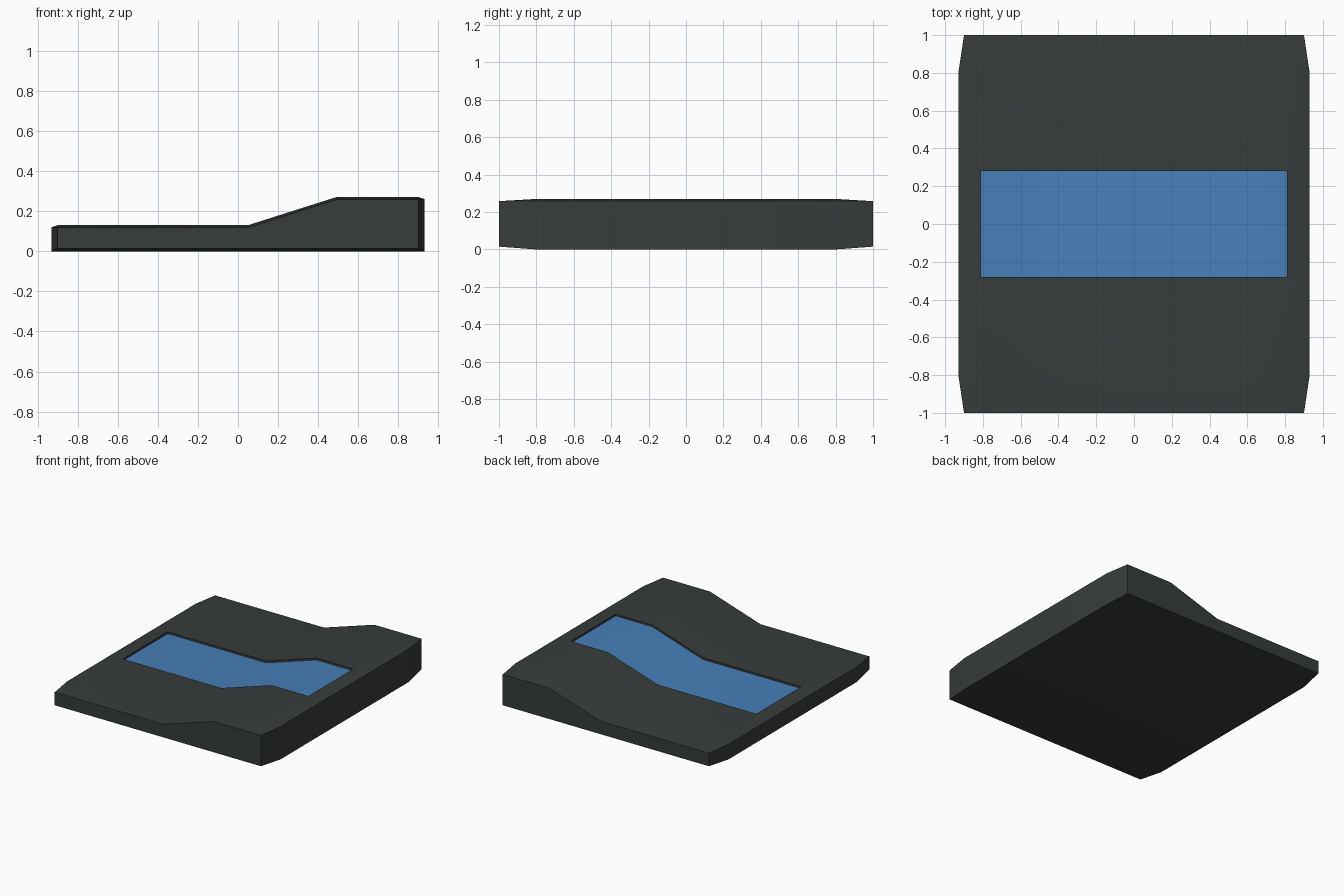
import bpy, bmesh

if "Cube" in bpy.data.objects:
    bpy.data.objects.remove(bpy.data.objects["Cube"])


def material(name, rgb):
    m = bpy.data.materials.new(name)
    m.diffuse_color = (*rgb, 1)
    m.use_nodes = True
    m.node_tree.nodes["Principled BSDF"].inputs["Base Color"].default_value = m.diffuse_color
    return m


# Side profile (x, top height) and stations along the depth
PROFILE = [(-.93, .12), (-.90, .13), (-.81, .13), (.05, .13),
           (.49, .27), (.81, .27), (.90, .27), (.93, .26)]
STATIONS = [-1, -.8, -.28, .28, .8, 1]
RECESS = .015

bm = bmesh.new()
rows = []
for y in STATIONS:
    end = abs(y) == 1
    top, bottom = [], []
    for x, z in PROFILE:
        if end:                         # ends taper inward on all sides
            x = max(-.90, min(.90, x))
            z = .118 if x < 0 else min(z, .27) - .012
            z = {-.90: .118, .90: .258}.get(x, z)
        top.append(bm.verts.new((x, y, z)))
        bottom.append(bm.verts.new((x, y, .015 if end else 0)))
    rows.append(top + bottom[::-1])

# Skin between stations, then close both ends
n = len(rows[0])
panel = []
for j in range(len(rows) - 1):
    a, b = rows[j], rows[j + 1]
    for i in range(n):
        k = (i + 1) % n
        f = bm.faces.new((a[i], a[k], b[k], b[i]))
        if j == 2 and 2 <= i <= 4:
            panel.append(f)
bm.faces.new(rows[0])
bm.faces.new(rows[-1])

# Sunken blue panel following the surface
for f in panel:
    f.material_index = 1
out = bmesh.ops.extrude_face_region(bm, geom=panel)
floor = [g for g in out["geom"] if isinstance(g, bmesh.types.BMFace)]
floor_verts = {v for f in floor for v in f.verts}
bmesh.ops.delete(bm, geom=[f for f in panel if f.is_valid], context='FACES')
for v in floor_verts:
    v.co.z -= RECESS
for f in bm.faces:
    f.material_index = 0
for f in floor:
    f.material_index = 1

bmesh.ops.remove_doubles(bm, verts=bm.verts[:], dist=.0005)
bmesh.ops.recalc_face_normals(bm, faces=bm.faces[:])

mesh = bpy.data.meshes.new("ramped_pad")
bm.to_mesh(mesh)
bm.free()
mesh.materials.append(material("charcoal", (.038, .045, .044)))
mesh.materials.append(material("blue", (.062, .21, .48)))
pad = bpy.data.objects.new("ramped_pad", mesh)
bpy.context.collection.objects.link(pad)

# Soft shading over the ramp, crisp outer edges
bpy.context.view_layer.objects.active = pad
pad.select_set(True)
bpy.ops.object.shade_smooth_by_angle(angle=.6)
